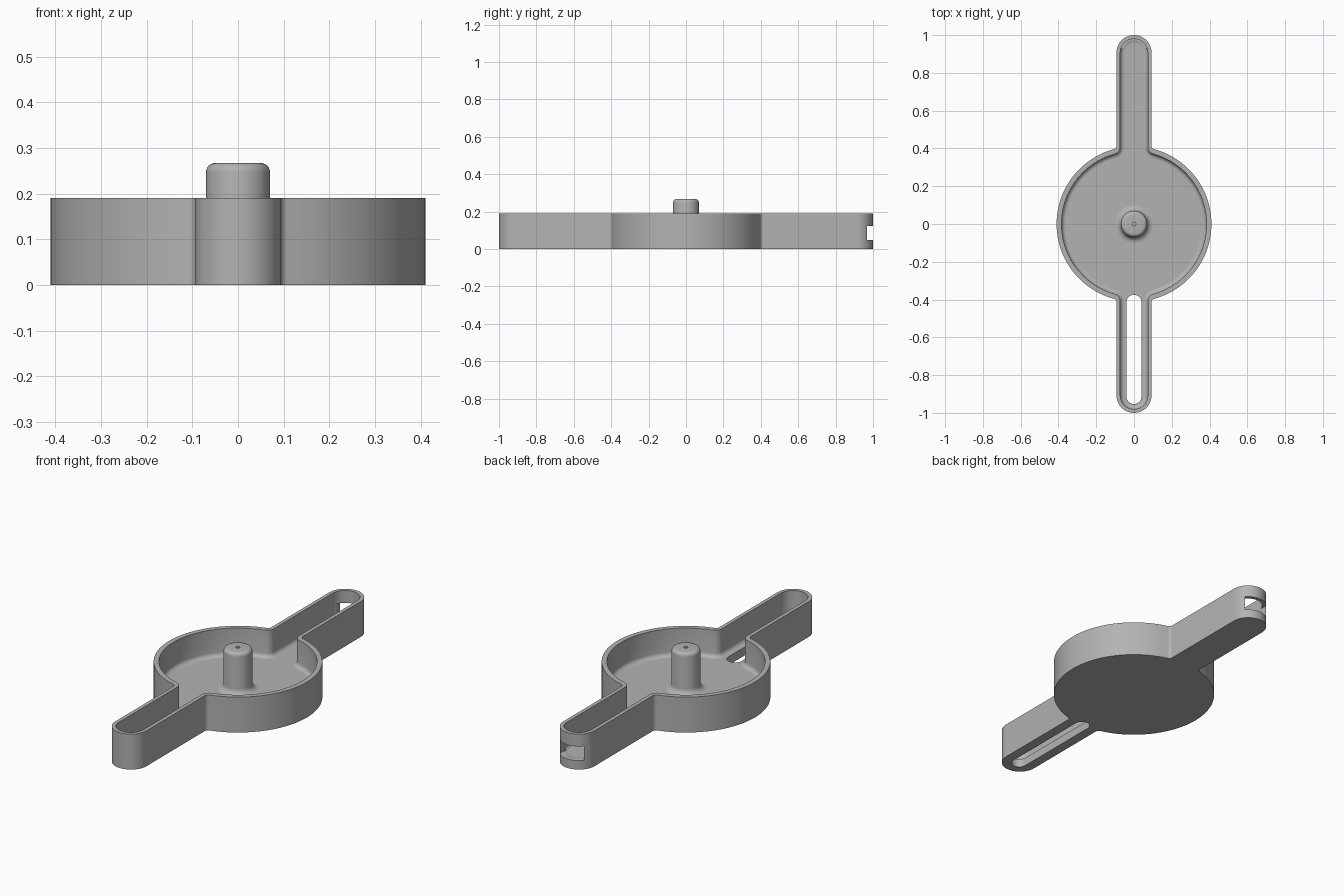
import bpy, bmesh
from math import sin, cos, pi, sqrt, atan2

cube = bpy.data.objects.get("Cube")
if cube:
    bpy.data.objects.remove(cube)

TIP = 0.907        # centre of each rounded arm end
TOP = 0.19         # rim height
FLOOR = 0.045      # inside floor height

grey = bpy.data.materials.new("mid grey")
grey.use_nodes = True
colour = (0.45, 0.45, 0.45, 1)
grey.diffuse_color = colour
grey.node_tree.nodes["Principled BSDF"].inputs["Base Color"].default_value = colour


def arc(cx, cy, r, a0, a1, n):
    return [(cx + r * cos(a0 + (a1 - a0) * i / n),
             cy + r * sin(a0 + (a1 - a0) * i / n)) for i in range(n + 1)]


def outline(R, w, r):
    """Disc with two rounded arms and filleted junctions, anticlockwise."""
    yc = sqrt((R + r) ** 2 - (w + r) ** 2)
    a = atan2(yc, w + r)
    quarter = arc(0, 0, R, 0, a, 24)
    quarter += arc(w + r, yc, r, a + pi, pi, 8)[1:]
    quarter += arc(0, TIP, w, 0, pi / 2, 12)
    left = [(-x, y) for x, y in reversed(quarter[:-1])]
    half = quarter + left
    return half + [(-x, -y) for x, y in half[1:-1]]


def finish(name, bm):
    bmesh.ops.recalc_face_normals(bm, faces=bm.faces)
    mesh = bpy.data.meshes.new(name)
    bm.to_mesh(mesh)
    bm.free()
    mesh.materials.append(grey)
    ob = bpy.data.objects.new(name, mesh)
    bpy.context.collection.objects.link(ob)
    return ob


def loft(name, rings):
    """Skin a stack of (points, z) rings and cap both ends."""
    bm = bmesh.new()
    loops = [[bm.verts.new((x, y, z)) for x, y in pts] for pts, z in rings]
    for lo, hi in zip(loops, loops[1:]):
        for i in range(len(lo)):
            j = (i + 1) % len(lo)
            bm.faces.new((lo[i], lo[j], hi[j], hi[i]))
    bm.faces.new(loops[0])
    bm.faces.new(loops[-1])
    return finish(name, bm)


def smooth(ob):
    bpy.ops.object.select_all(action='DESELECT')
    ob.select_set(True)
    bpy.context.view_layer.objects.active = ob
    bpy.ops.object.shade_smooth_by_angle(angle=0.6)


def cut(ob, cutter):
    mod = ob.modifiers.new("cut", 'BOOLEAN')
    mod.operation = 'DIFFERENCE'
    mod.solver = 'EXACT'
    mod.object = cutter
    bpy.context.view_layer.objects.active = ob
    bpy.ops.object.modifier_apply(modifier=mod.name)
    bpy.data.objects.remove(cutter)


# Open tray: outer wall, rim, inner wall and rounded floor edge
def inner(d):
    return outline(0.384 - d, 0.073 - d, 0.04 + d)


outer = outline(0.41, 0.093, 0.02)
fillet = 0.022
rings = [(outer, 0), (outer, TOP), (inner(0), TOP)]
for k in range(6):
    t = k / 5 * pi / 2
    rings.append((inner(fillet * (1 - cos(t))), FLOOR + fillet * (1 - sin(t))))
rings.append((inner(fillet + 0.003), FLOOR))
tray = loft("tray", rings)

# Long slot through the floor of the front arm
slot = arc(0, -0.415, 0.04, 0, pi, 16) + arc(0, -0.913, 0.04, pi, 2 * pi, 16)
cut(tray, loft("slot_cutter", [(slot, -0.1), (slot, 0.1)]))

# Window through the end of the back arm
window = [(-0.071, 0.93), (0.071, 0.93), (0.071, 1.1), (-0.071, 1.1)]
cut(tray, loft("window_cutter", [(window, 0.048), (window, 0.124)]))
smooth(tray)

# Centre post: flared foot, rounded top and a small blind hole
post_r, post_top, foot, edge = 0.07, 0.267, 0.03, 0.02
profile = [(post_r + foot, FLOOR - 0.01)]
profile += arc(post_r + foot, FLOOR + foot, foot, 1.5 * pi, pi, 6)
profile += arc(post_r - edge, post_top - edge, edge, 0, pi / 2, 6)
profile += [(0.01, post_top), (0.01, post_top - 0.06)]
post = loft("centre_post", [(arc(0, 0, r, 0, 2 * pi * 47 / 48, 47), z)
                            for r, z in profile])
smooth(post)
